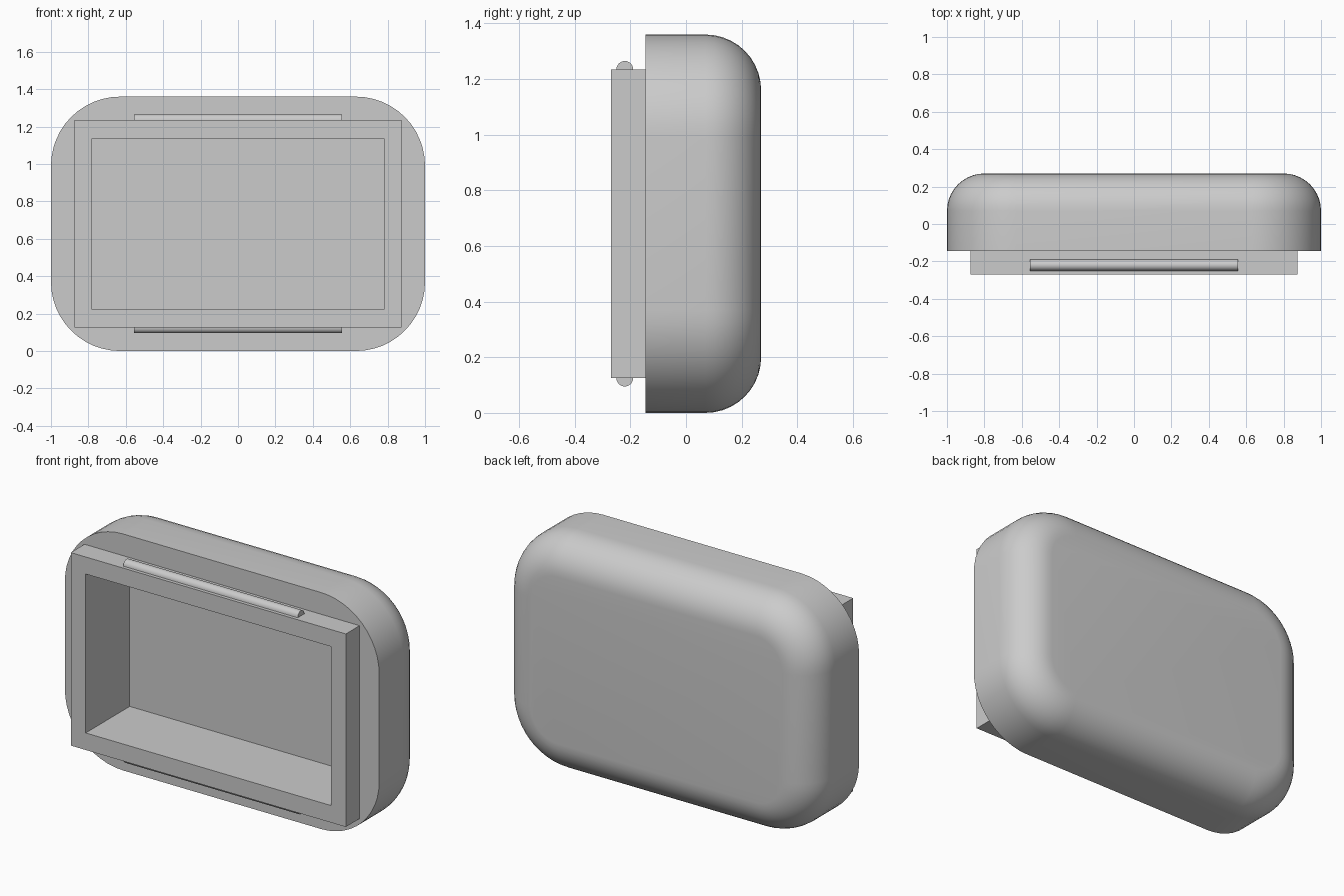
import bpy, bmesh
from math import sin, cos, pi

cube = bpy.data.objects.get("Cube")
if cube:
    bpy.data.objects.remove(cube, do_unlink=True)

grey = bpy.data.materials.new("light_grey")
grey.use_nodes = True
grey.diffuse_color = (0.6, 0.6, 0.6, 1)
grey.node_tree.nodes["Principled BSDF"].inputs["Base Color"].default_value = (0.6, 0.6, 0.6, 1)

MID_Z = 0.68


def finish(bm, name):
    bmesh.ops.recalc_face_normals(bm, faces=bm.faces)
    mesh = bpy.data.meshes.new(name)
    bm.to_mesh(mesh)
    bm.free()
    mesh.materials.append(grey)
    obj = bpy.data.objects.new(name, mesh)
    bpy.context.collection.objects.link(obj)
    return obj


def box(name, half_x, y0, y1, half_z):
    bm = bmesh.new()
    bmesh.ops.create_cube(bm, size=1)
    for v in bm.verts:
        v.co = (v.co.x * 2 * half_x, y0 if v.co.y < 0 else y1, MID_Z + v.co.z * 2 * half_z)
    return finish(bm, name)


def rounded_ring(bm, y, inset, radius=0.37, steps=12):
    """Rounded rectangle in the xz plane, shrunk by inset."""
    r = radius - inset
    ring = []
    for i, (sx, sz) in enumerate([(1, 1), (-1, 1), (-1, -1), (1, -1)]):
        for k in range(steps + 1):
            a = (i + k / steps) * pi / 2
            ring.append(bm.verts.new((sx * (1 - radius) + r * cos(a), y,
                                      MID_Z + sz * (MID_Z - radius) + r * sin(a))))
    return ring


def smooth(obj):
    bpy.ops.object.select_all(action='DESELECT')
    obj.select_set(True)
    bpy.context.view_layer.objects.active = obj
    bpy.ops.object.shade_smooth_by_angle(angle=pi / 6)


# Rounded case with a filleted back edge
bm = bmesh.new()
fillet, steps = 0.2, 10
rings = [rounded_ring(bm, -0.145, 0)]
for k in range(steps + 1):
    a = k / steps * pi / 2
    rings.append(rounded_ring(bm, 0.27 - fillet + fillet * sin(a), fillet * (1 - cos(a))))
for a, b in zip(rings, rings[1:]):
    n = len(a)
    for i in range(n):
        j = (i + 1) % n
        bm.faces.new((a[i], a[j], b[j], b[i]))
bm.faces.new(rings[0])
bm.faces.new(rings[-1])
case = finish(bm, "case")

# Square front rim is joined on, then the open cavity is cut through it
rim = box("front_rim", 0.875, -0.27, -0.1, 0.555)
cavity = box("cavity_cutter", 0.78, -0.4, 0.13, 0.457)
bpy.context.view_layer.objects.active = case
for tool, operation in ((rim, 'UNION'), (cavity, 'DIFFERENCE')):
    mod = case.modifiers.new(tool.name, 'BOOLEAN')
    mod.object = tool
    mod.operation = operation
    mod.solver = 'EXACT'
    bpy.ops.object.modifier_apply(modifier=mod.name)
    bpy.data.objects.remove(tool, do_unlink=True)
smooth(case)

# Half-round snap ridges along the top and bottom of the rim
for name, side in (("top_ridge", 1), ("bottom_ridge", -1)):
    bm = bmesh.new()
    ends = []
    for x in (-0.555, 0.555):
        ends.append([bm.verts.new((x, -0.22 + 0.03 * cos(k * pi / 12),
                                   MID_Z + side * (0.555 + 0.03 * sin(k * pi / 12))))
                     for k in range(13)])
    left, right = ends
    for i in range(13):
        j = (i + 1) % 13
        bm.faces.new((left[i], left[j], right[j], right[i]))
    bm.faces.new(left)
    bm.faces.new(right)
    smooth(finish(bm, name))
